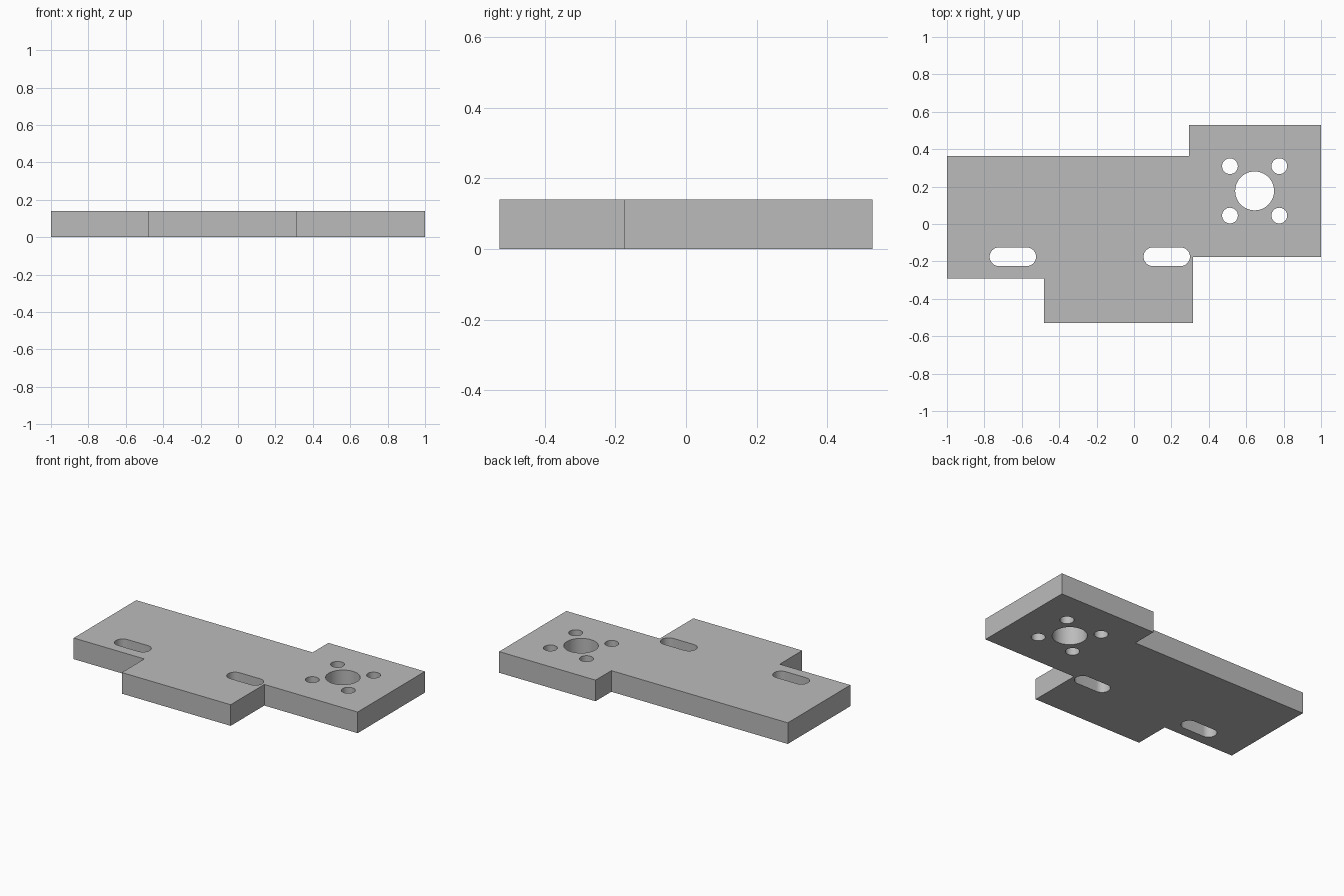
import bpy, bmesh
from math import cos, sin, pi, radians

cube = bpy.data.objects.get("Cube")
if cube:
    bpy.data.objects.remove(cube, do_unlink=True)

THICKNESS = 0.14

steel = bpy.data.materials.new("plain_grey")
steel.use_nodes = True
grey = (0.5, 0.5, 0.5, 1)
steel.diffuse_color = grey
steel.node_tree.nodes["Principled BSDF"].inputs["Base Color"].default_value = grey

bm = bmesh.new()
edges = []


def add_loop(points):
    verts = [bm.verts.new((x, y, 0)) for x, y in points]
    for i, v in enumerate(verts):
        edges.append(bm.edges.new((v, verts[(i + 1) % len(verts)])))


def add_hole(x, y, radius, half_length=0, steps=24):
    """Round hole, or a slot along x when half_length is given."""
    points = []
    for side in (1, -1):
        count = steps + 1 if half_length else steps
        for i in range(count):
            a = pi * i / steps - pi / 2
            points.append((x + side * (half_length + radius * cos(a)),
                           y + side * radius * sin(a)))
    add_loop(points)


# Stepped plate outline
add_loop([(-1, -0.292), (-0.482, -0.292), (-0.482, -0.528), (0.316, -0.528),
          (0.316, -0.176), (1, -0.176), (1, 0.528), (0.293, 0.528),
          (0.293, 0.363), (-1, 0.363)])

# Two mounting slots
for x in (-0.648, 0.175):
    add_hole(x, -0.175, 0.05, 0.074)

# Central bore with four bolt holes around it
bore_x, bore_y = 0.645, 0.177
add_hole(bore_x, bore_y, 0.104)
for sx in (-1, 1):
    for sy in (-1, 1):
        add_hole(bore_x + sx * 0.132, bore_y + sy * 0.132, 0.042)

# Fill the outline around the holes and give it thickness
bmesh.ops.triangle_fill(bm, edges=edges, use_beauty=True)
result = bmesh.ops.extrude_face_region(bm, geom=bm.faces[:], use_keep_orig=True)
top = [g for g in result["geom"] if isinstance(g, bmesh.types.BMVert)]
bmesh.ops.translate(bm, verts=top, vec=(0, 0, THICKNESS))
bmesh.ops.recalc_face_normals(bm, faces=bm.faces[:])

mesh = bpy.data.meshes.new("mounting_plate")
bm.to_mesh(mesh)
bm.free()
mesh.materials.append(steel)
plate = bpy.data.objects.new("mounting_plate", mesh)
bpy.context.collection.objects.link(plate)

# Smooth hole walls, crisp plate edges
bpy.ops.object.select_all(action="DESELECT")
plate.select_set(True)
bpy.context.view_layer.objects.active = plate
bpy.ops.object.shade_smooth_by_angle(angle=radians(30))
